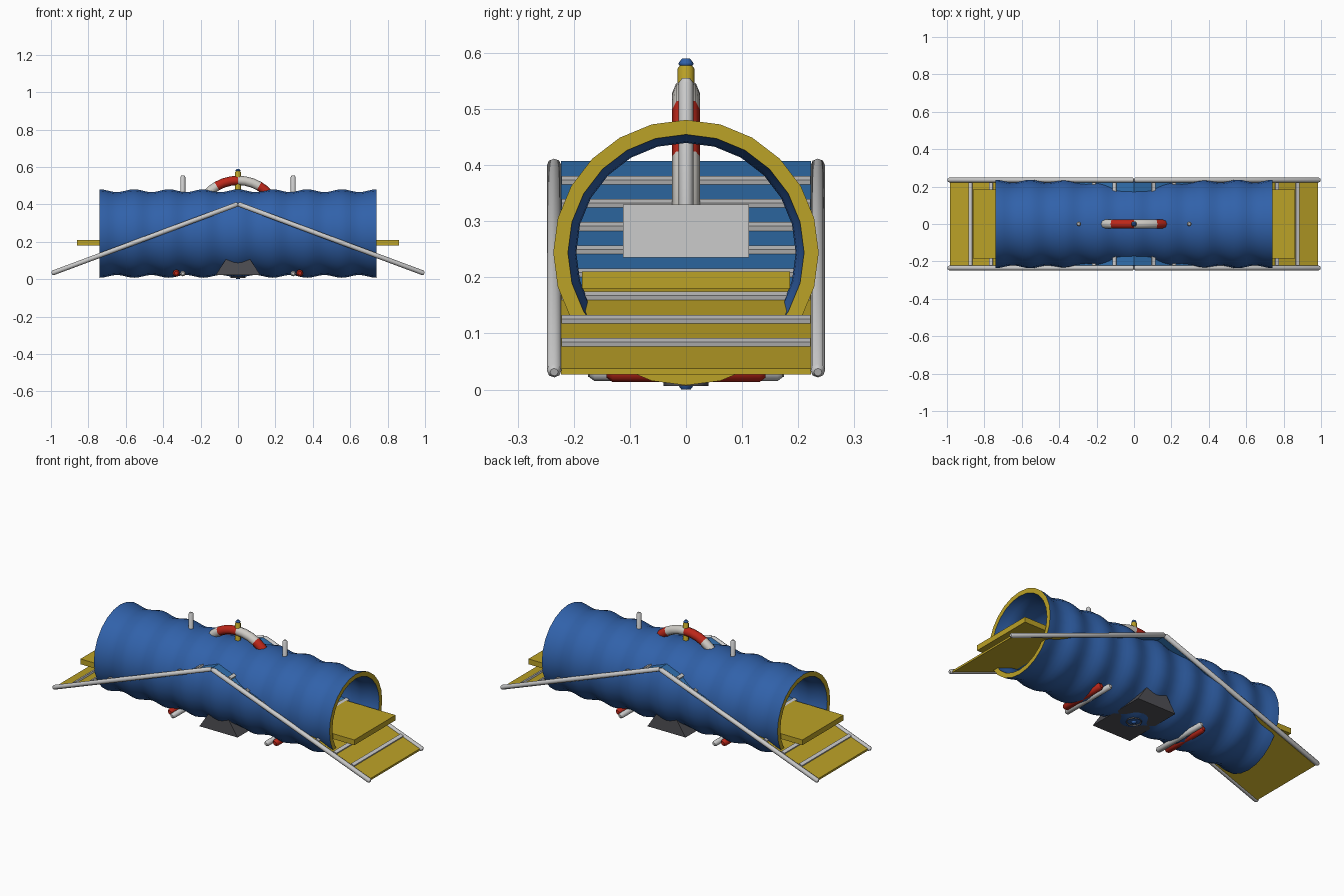
import bpy, bmesh, math
from mathutils import Vector

if "Cube" in bpy.data.objects:
    bpy.data.objects.remove(bpy.data.objects["Cube"])


def mat(name, r, g, b):
    m = bpy.data.materials.new(name)
    m.diffuse_color = (r, g, b, 1)
    m.use_nodes = True
    m.node_tree.nodes["Principled BSDF"].inputs["Base Color"].default_value = m.diffuse_color
    return m


BLUE = mat("blue", 0.03, 0.12, 0.40)
PANEL = mat("panel_blue", 0.03, 0.16, 0.42)
YELLOW = mat("yellow", 0.50, 0.36, 0.02)
RED = mat("red", 0.50, 0.02, 0.01)
WHITE = mat("white", 0.62, 0.60, 0.56)
DARK = mat("dark", 0.08, 0.08, 0.09)


def finish(name, bm, mats=(), smooth=False):
    bmesh.ops.recalc_face_normals(bm, faces=bm.faces[:])
    me = bpy.data.meshes.new(name)
    bm.to_mesh(me)
    bm.free()
    ob = bpy.data.objects.new(name, me)
    bpy.context.collection.objects.link(ob)
    for m in mats:
        me.materials.append(m)
    if smooth:
        bpy.ops.object.select_all(action='DESELECT')
        ob.select_set(True)
        bpy.context.view_layer.objects.active = ob
        bpy.ops.object.shade_smooth_by_angle(angle=math.radians(50))
    return ob


def box(name, lo, hi, m=None):
    bm = bmesh.new()
    bmesh.ops.create_cube(bm, size=1)
    for v in bm.verts:
        v.co = Vector([(lo[i] + hi[i]) / 2 + v.co[i] * (hi[i] - lo[i]) for i in range(3)])
    return finish(name, bm, [m] if m else [])


def prism(name, profile, y0, y1, mats=()):
    """Extrude an (x, z) profile along y."""
    bm = bmesh.new()
    f = bm.faces.new([bm.verts.new((x, y0, z)) for x, z in profile])
    ext = bmesh.ops.extrude_face_region(bm, geom=[f])
    bmesh.ops.translate(bm, vec=(0, y1 - y0, 0),
                        verts=[e for e in ext["geom"] if isinstance(e, bmesh.types.BMVert)])
    return finish(name, bm, mats)


def rod(name, a, b, r, m=None, sides=8):
    """Round bar with softened ends."""
    a, b = Vector(a), Vector(b)
    d = (b - a).normalized()
    u = d.orthogonal().normalized()
    w = d.cross(u)
    bm = bmesh.new()
    rings = []
    for p, k in ((a, 0.55), (a + d * r * 0.6, 1), (b - d * r * 0.6, 1), (b, 0.55)):
        rings.append([bm.verts.new(p + (u * math.cos(t) + w * math.sin(t)) * r * k)
                      for t in [2 * math.pi * i / sides for i in range(sides)]])
    for p, q in zip(rings, rings[1:]):
        for i in range(sides):
            bm.faces.new((p[i], p[i - 1], q[i - 1], q[i]))
    bm.faces.new(rings[0])
    bm.faces.new(rings[-1])
    return finish(name, bm, [m] if m else [], True)


# Ribbed tunnel with yellow end rims
HALF, CZ, SIDES, STEPS = 0.74, 0.244, 24, 64
outer = []
for i in range(STEPS + 1):
    x = -HALF + 2 * HALF * i / STEPS
    outer.append((x, 0.229 + 0.0075 * math.cos(2 * math.pi * 8 * i / STEPS)))
loop = outer + [(x, r - 0.026) for x, r in reversed(outer)]
bm = bmesh.new()
rings = [[bm.verts.new((x, r * math.sin(t), CZ + r * math.cos(t)))
          for t in [2 * math.pi * k / SIDES for k in range(SIDES)]] for x, r in loop]
for j in range(len(rings)):
    p, q = rings[j - 1], rings[j]
    for k in range(SIDES):
        f = bm.faces.new((p[k], p[k - 1], q[k - 1], q[k]))
        f.material_index = 1 if j in (0, STEPS + 1) else 0
finish("tunnel", bm, [BLUE, YELLOW], True)

# A-frame: panels, contact zones, slats and side rails
SLOPE = 0.375


def ramp_z(x):
    return 0.402 - SLOPE * abs(x)


for s, side in ((-1, "left"), (1, "right")):
    for part, x0, x1, m in (("panel", 0, 0.60, PANEL), ("contact_zone", 0.60, 0.985, YELLOW)):
        prism(f"ramp_{part}_{side}",
              [(s * x0, ramp_z(x0) + 0.005), (s * x1, ramp_z(x1) + 0.005),
               (s * x1, ramp_z(x1) - 0.006), (s * x0, ramp_z(x0) - 0.006)],
              -0.223, 0.223, [m])
    for k in range(8):
        x = 0.105 + 0.11 * k
        z = ramp_z(x)
        prism(f"ramp_slat_{side}_{k + 1}",
              [(s * (x - 0.009), z + 0.018), (s * (x + 0.009), z + 0.011),
               (s * (x + 0.005), z), (s * (x - 0.013), z + 0.006)], -0.222, 0.222)
    for y, face in ((-0.235, "front"), (0.235, "back")):
        rod(f"ramp_rail_{side}_{face}", (s * 0.996, y, 0.031), (0, y, 0.402), 0.013)

# Seesaw plank and its fulcrum
box("seesaw_plank", (-0.86, -0.185, 0.18), (0.86, 0.185, 0.21), YELLOW)
prism("seesaw_fulcrum", [(-0.12, 0.022), (0.12, 0.022), (0.015, 0.18), (-0.015, 0.18)],
      -0.175, 0.175, [DARK])

# Hoop with alternating bands
bm = bmesh.new()
N, M, R, r = 36, 8, 0.226, 0.025
rings = [[bm.verts.new(((R + r * math.cos(b)) * math.sin(a), r * math.sin(b),
                        0.302 + (R + r * math.cos(b)) * math.cos(a)))
          for b in [2 * math.pi * k / M for k in range(M)]]
         for a in [2 * math.pi * j / N for j in range(N)]]
for j in range(N):
    p, q = rings[j - 1], rings[j]
    for k in range(M):
        f = bm.faces.new((p[k], p[k - 1], q[k - 1], q[k]))
        f.material_index = ((j + N - 1) // 3) % 2
finish("jump_hoop", bm, [WHITE, RED], True)

# Centre pole with blue tips and a dark foot
rod("centre_pole", (0, 0, 0.008), (0, 0, 0.581), 0.015, YELLOW)
rod("pole_tip_top", (0, 0, 0.572), (0, 0, 0.59), 0.013, BLUE)
rod("pole_tip_bottom", (0, 0, 0.0), (0, 0, 0.02), 0.015, BLUE)
rod("pole_foot", (0, 0, 0.012), (0, 0, 0.03), 0.04, DARK)

# Jump uprights, feet, bars and the boxed plates inside the tunnel
for s, side in ((-1, "left"), (1, "right")):
    rod(f"jump_upright_{side}", (s * 0.295, 0, 0.03), (s * 0.295, 0, 0.555), 0.013)
    rod(f"jump_foot_{side}", (s * 0.295, -0.172, 0.03), (s * 0.295, 0.172, 0.03), 0.015)
    rod(f"red_bar_{side}", (s * 0.33, -0.142, 0.032), (s * 0.33, 0.142, 0.032), 0.019, RED)
    x0, x1 = sorted((s * 0.46, s * 0.49))
    box(f"inner_plate_{side}", (x0, -0.112, 0.235), (x1, 0.112, 0.33))
